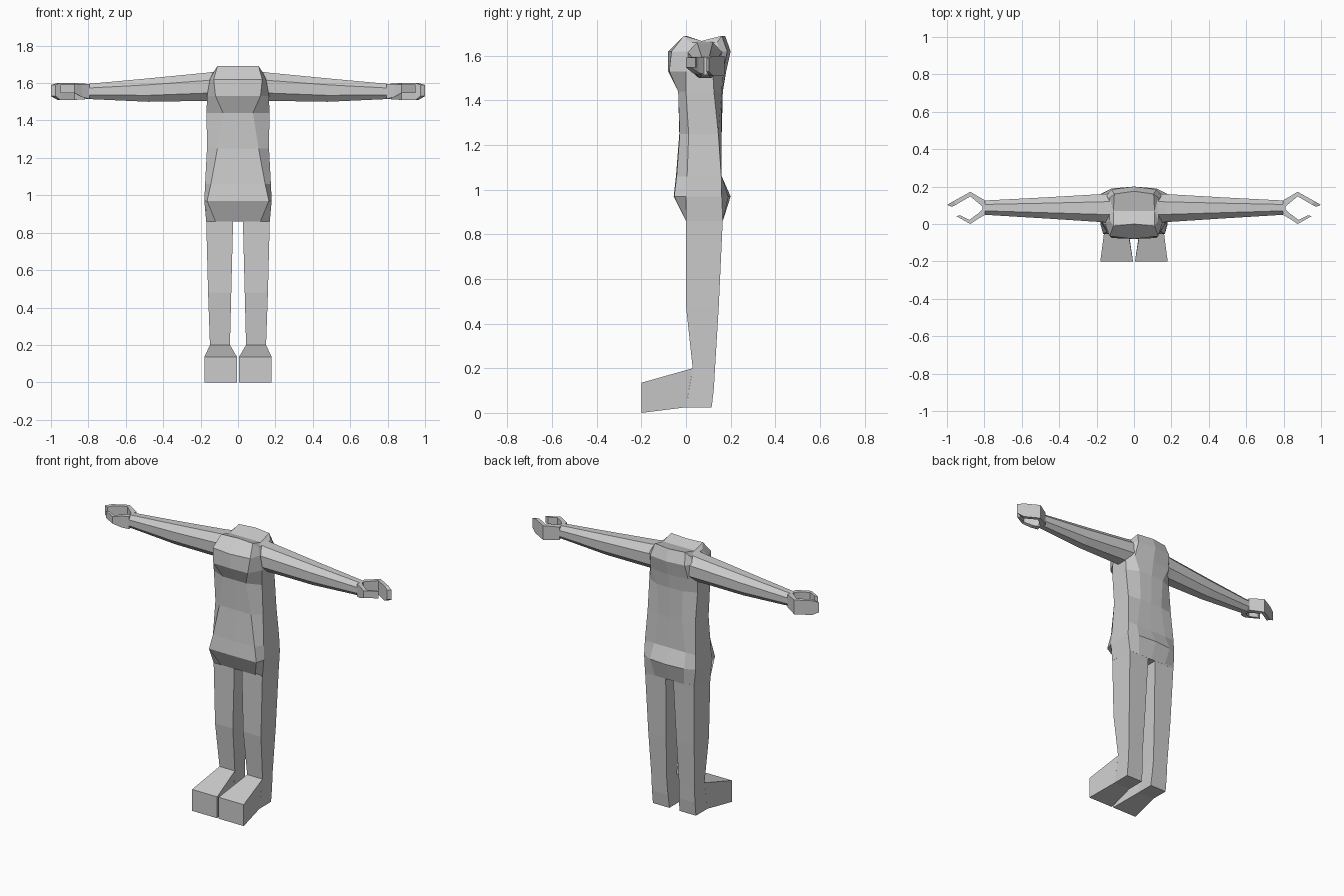
import bpy
import bmesh
import math

skin = bpy.data.materials.new("light_grey")
skin.diffuse_color = (0.6, 0.6, 0.6, 1)


def loft(name, rings, mirror=False):
    """Bridge rings of equal point count, cap both ends, optionally mirror in x."""
    bm = bmesh.new()
    rows = [[bm.verts.new(p) for p in ring] for ring in rings]
    n = len(rows[0])
    for a, b in zip(rows, rows[1:]):
        for i in range(n):
            j = (i + 1) % n
            bm.faces.new((a[i], a[j], b[j], b[i]))
    bm.faces.new(rows[0][::-1])
    bm.faces.new(rows[-1])
    bmesh.ops.remove_doubles(bm, verts=bm.verts, dist=0.0005)
    bmesh.ops.recalc_face_normals(bm, faces=bm.faces)
    if mirror:
        geo = bmesh.ops.duplicate(bm, geom=bm.verts[:] + bm.edges[:] + bm.faces[:])["geom"]
        for v in geo:
            if isinstance(v, bmesh.types.BMVert):
                v.co.x *= -1
        bmesh.ops.reverse_faces(bm, faces=[f for f in geo if isinstance(f, bmesh.types.BMFace)])
    me = bpy.data.meshes.new(name)
    bm.to_mesh(me)
    bm.free()
    me.materials.append(skin)
    ob = bpy.data.objects.new(name, me)
    bpy.context.collection.objects.link(ob)
    return ob


def body_ring(z, xf, yf, yfc, xs, y1, y2, xb, yb, ybc, drop=0):
    """Ten-sided symmetric section: front, side and back points."""
    half = [(xf, yf, z), (xs, y1, z - drop), (xs, y2, z - drop), (xb, yb, z)]
    left = [(-x, y, h) for x, y, h in reversed(half)]
    return [(0, yfc, z)] + half + [(0, ybc, z)] + left


# Torso: hips, waist, chest, and the hunched shoulder block with a dipped top
torso = [
    body_ring(0.86, 0.12, 0.0, 0.0, 0.17, 0.0, 0.165, 0.10, 0.165, 0.165),
    body_ring(0.97, 0.165, -0.053, -0.055, 0.18, 0.0, 0.16, 0.12, 0.19, 0.20),
    body_ring(1.06, 0.145, -0.042, -0.045, 0.176, 0.005, 0.158, 0.11, 0.16, 0.16),
    body_ring(1.25, 0.11, -0.028, -0.03, 0.166, 0.012, 0.145, 0.08, 0.158, 0.16),
    body_ring(1.44, 0.08, -0.035, -0.035, 0.168, 0.0, 0.125, 0.09, 0.16, 0.165),
    body_ring(1.53, 0.12, -0.075, -0.08, 0.166, 0.0, 0.12, 0.13, 0.165, 0.18),
    body_ring(1.62, 0.13, -0.065, -0.08, 0.15, 0.0, 0.15, 0.12, 0.185, 0.20),
    body_ring(1.69, 0.11, -0.01, 0.0, 0.13, 0.02, 0.14, 0.105, 0.16, 0.175, 0.03),
    body_ring(1.667, 0.11, 0.07, 0.07, 0.11, 0.07, 0.07, 0.11, 0.07, 0.07),
]
loft("torso", torso)

# Legs: four-sided columns (z, inner x, outer x, front y, back y)
legs = [(0.025, 0.035, 0.15, 0.0, 0.115), (0.11, 0.038, 0.15, 0.015, 0.125),
        (0.20, 0.043, 0.15, 0.03, 0.13), (0.48, 0.036, 0.16, 0.0, 0.147),
        (0.87, 0.026, 0.17, 0.0, 0.165)]
loft("legs", [[(a, f, z), (b, f, z), (b, k, z), (a, k, z)]
              for z, a, b, f, k in legs], mirror=True)

# Feet: flared wedges growing out of the shins
loft("feet", [
    [(0.005, -0.2, 0), (0.18, -0.2, 0), (0.18, -0.2, 0.135), (0.005, -0.2, 0.135)],
    [(0.035, 0.0, 0.025), (0.15, 0.0, 0.025), (0.15, 0.03, 0.2), (0.043, 0.03, 0.2)],
], mirror=True)


def arm_ring(x, y0, y1, z0, z1):
    """Octagonal arm section fitted to a box."""
    cy, cz, hy, hz = (y0 + y1) / 2, (z0 + z1) / 2, (y1 - y0) / 2, (z1 - z0) / 2
    t = [(1, -.45), (1, .45), (.45, 1), (-.45, 1), (-1, .45), (-1, -.45), (-.45, -1), (.45, -1)]
    return [(x, cy + u * hy, cz + v * hz) for u, v in t]


# Arms: tapered octagons
loft("arms", [arm_ring(0.10, 0.005, 0.165, 1.505, 1.665),
              arm_ring(0.17, 0.01, 0.16, 1.505, 1.655),
              arm_ring(0.48, 0.03, 0.142, 1.50, 1.625),
              arm_ring(0.81, 0.05, 0.125, 1.515, 1.595)], mirror=True)


def claw(name, path):
    """Bent plate; each step is (outer xy, inner xy, low z, high z)."""
    loft(name, [[(*o, lo), (*i, lo), (*i, hi), (*o, hi)] for o, i, lo, hi in path], mirror=True)


# Hands: long rear finger plate and shorter front thumb
claw("fingers", [((0.795, 0.125), (0.80, 0.085), 1.515, 1.595),
                 ((0.875, 0.172), (0.875, 0.148), 1.51, 1.60),
                 ((0.965, 0.122), (0.95, 0.104), 1.51, 1.60),
                 ((1.0, 0.102), (0.975, 0.092), 1.53, 1.59)])
claw("thumbs", [((0.795, 0.05), (0.80, 0.09), 1.515, 1.595),
                ((0.835, 0.027), (0.835, 0.055), 1.525, 1.595),
                ((0.875, 0.0), (0.88, 0.022), 1.548, 1.592),
                ((0.95, 0.042), (0.93, 0.047), 1.548, 1.592)])
